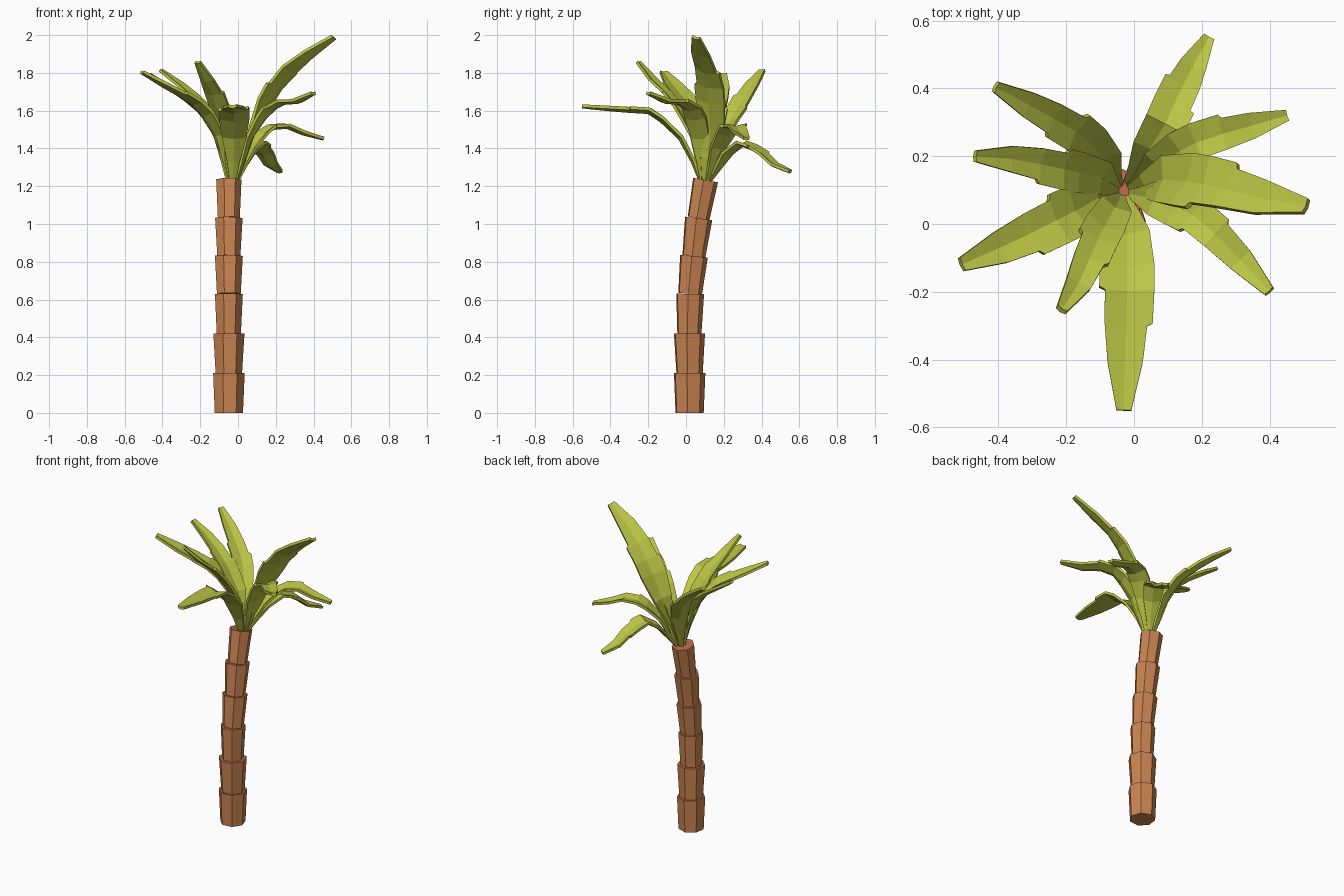
import bpy, bmesh, math
from mathutils import Vector, Matrix

if "Cube" in bpy.data.objects:
    bpy.data.objects.remove(bpy.data.objects["Cube"])


def material(name, rgb):
    m = bpy.data.materials.new(name)
    m.diffuse_color = (*rgb, 1)
    m.use_nodes = True
    m.node_tree.nodes["Principled BSDF"].inputs["Base Color"].default_value = m.diffuse_color
    return m


BARK = material("bark brown", (0.60, 0.235, 0.085))
CUT = material("reddish rim", (0.50, 0.13, 0.065))
LEAF = material("leaf green", (0.50, 0.56, 0.06))


def finish(bm, name, mats):
    bmesh.ops.recalc_face_normals(bm, faces=bm.faces)
    me = bpy.data.meshes.new(name)
    bm.to_mesh(me)
    bm.free()
    for m in mats:
        me.materials.append(m)
    ob = bpy.data.objects.new(name, me)
    bpy.context.collection.objects.link(ob)
    return ob


# Trunk: stacked seven-sided segments, each flaring upward
SIDES = 7
centres = [Vector((-0.05, y, z)) for y, z in
           [(0.017, 0), (0.017, 0.21), (0.016, 0.42), (0.02, 0.63),
            (0.04, 0.83), (0.065, 1.03), (0.102, 1.233)]]
r_low = [0.077, 0.072, 0.066, 0.065, 0.063, 0.060]
r_top = [0.086, 0.085, 0.076, 0.076, 0.075, 0.069]

for i in range(6):
    a, b = centres[i], centres[i + 1]
    rot = Vector((0, 0, 1)).rotation_difference(b - a).to_matrix()
    bm = bmesh.new()
    rings = []
    for c, r in ((a, r_low[i]), (b, r_top[i])):
        ring = []
        for k in range(SIDES):
            t = math.radians(-7.2) + k * math.tau / SIDES
            ring.append(bm.verts.new(c + rot @ Vector((r * math.cos(t), r * math.sin(t), 0))))
        rings.append(ring)
    for k in range(SIDES):
        n = (k + 1) % SIDES
        bm.faces.new((rings[0][k], rings[0][n], rings[1][n], rings[1][k]))
    bm.faces.new(rings[0][::-1])
    bm.faces.new(rings[1]).material_index = 1
    finish(bm, f"trunk_segment_{i + 1}", [BARK, CUT])

# Leaf outline: position along the midrib, left and right half-width (with torn notches)
STATIONS = [(0.0, 0.014, 0.014), (0.15, 0.034, 0.034), (0.32, 0.066, 0.066),
            (0.48, 0.080, 0.080), (0.57, 0.080, 0.083), (0.58, 0.080, 0.066),
            (0.69, 0.078, 0.064), (0.70, 0.062, 0.063), (0.83, 0.052, 0.052),
            (1.0, 0.022, 0.022)]
THICK = 0.016


def along(path, t):
    """Point at fraction t of a polyline's length."""
    lens = [(q - p).length for p, q in zip(path, path[1:])]
    d = t * sum(lens)
    for p, q, l in zip(path, path[1:], lens):
        if d <= l + 1e-6:
            return p.lerp(q, min(d / l, 1))
        d -= l
    return path[-1]


def leaf(name, pts, scale, roll=0):
    pts = [Vector(p) for p in pts]
    out = pts[-1] - Vector((-0.03, 0.1, 0))
    out.z = 0
    out.normalize()
    path = [Vector((-0.03, 0.1, 1.215)) + out * 0.02] + pts
    bm = bmesh.new()
    rings = []
    for t, wl, wr in STATIONS:
        p = along(path, t)
        tan = (along(path, min(t + 0.06, 1)) - along(path, max(t - 0.06, 0))).normalized()
        side = tan.cross(Vector((0, 0, 1))).normalized()   # right-hand side
        turn = Matrix.Rotation(math.radians(-roll * min(1, t * 2)), 3, tan)
        side = turn @ side
        up = side.cross(tan).normalized()
        wl, wr = wl * scale, wr * scale
        ring = []
        for h in (THICK / 2, -THICK / 2):
            row = [p - side * wl + up * (h + wl * 0.25),
                   p + up * h,
                   p + side * wr + up * (h + wr * 0.25)]
            ring += row if h > 0 else row[::-1]
        rings.append([bm.verts.new(v) for v in ring])
    for r, s in zip(rings, rings[1:]):
        for k in range(6):
            n = (k + 1) % 6
            bm.faces.new((r[k], r[n], s[n], s[k]))
    for r in (rings[0], rings[-1]):
        bm.faces.new((r[0], r[1], r[4], r[5]))
        bm.faces.new((r[1], r[2], r[3], r[4]))
    finish(bm, name, [LEAF])


# Crown: nine arching leaves, midrib points from the inside out
leaf("leaf_right", [(0.09, 0.13, 1.50), (0.17, 0.12, 1.66), (0.24, 0.11, 1.77),
                    (0.34, 0.08, 1.86), (0.51, 0.05, 1.985)], 1.05, 20)
leaf("leaf_right_back", [(0.09, 0.19, 1.43), (0.17, 0.235, 1.50), (0.24, 0.26, 1.52),
                         (0.33, 0.285, 1.48), (0.45, 0.32, 1.45)], 0.75)
leaf("leaf_right_front", [(0.08, 0.07, 1.49), (0.17, 0.03, 1.60), (0.23, -0.02, 1.64),
                          (0.30, -0.09, 1.635), (0.40, -0.20, 1.69)], 0.75)
leaf("leaf_front", [(-0.02, 0.0, 1.41), (-0.02, -0.08, 1.51), (-0.02, -0.20, 1.59),
                    (-0.025, -0.36, 1.60), (-0.03, -0.55, 1.62)], 1.0)
leaf("leaf_back", [(0.045, 0.22, 1.36), (0.09, 0.29, 1.42), (0.13, 0.38, 1.385),
                   (0.17, 0.46, 1.31), (0.22, 0.55, 1.275)], 0.78)
leaf("leaf_left_back", [(-0.09, 0.20, 1.46), (-0.15, 0.26, 1.58), (-0.20, 0.29, 1.63),
                        (-0.27, 0.33, 1.70), (-0.41, 0.405, 1.81)], 0.75)
leaf("leaf_left", [(-0.10, 0.14, 1.45), (-0.20, 0.16, 1.59), (-0.27, 0.175, 1.65),
                   (-0.34, 0.19, 1.70), (-0.47, 0.20, 1.79)], 0.75)
leaf("leaf_left_front", [(-0.10, 0.08, 1.45), (-0.17, 0.04, 1.57), (-0.25, 0.0, 1.65),
                         (-0.35, -0.05, 1.70), (-0.51, -0.12, 1.80)], 0.95)
leaf("leaf_front_left", [(-0.06, 0.04, 1.47), (-0.10, -0.03, 1.59), (-0.13, -0.10, 1.68),
                         (-0.16, -0.17, 1.745), (-0.215, -0.255, 1.855)], 0.75)
